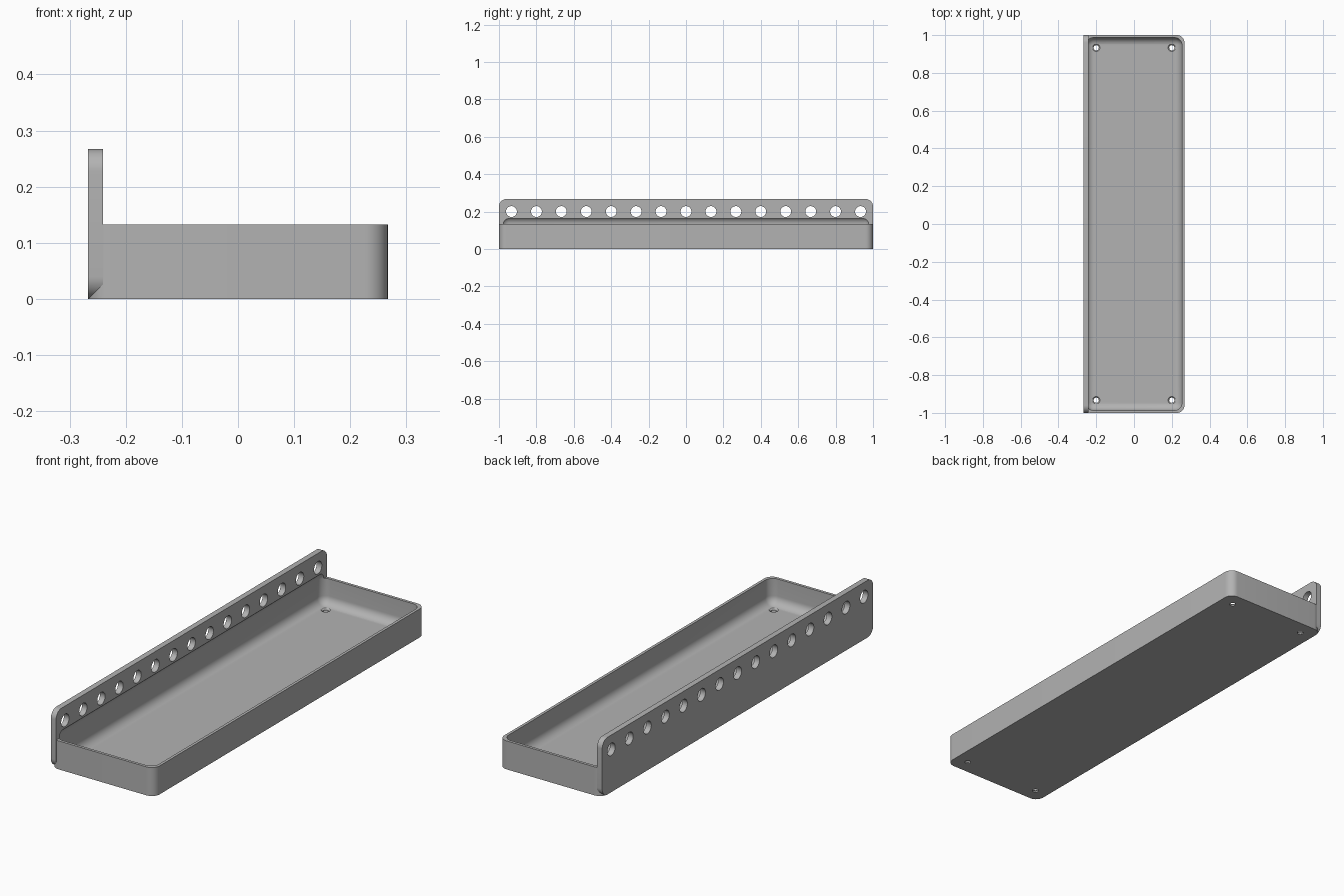
import bpy, bmesh, math
from mathutils import Matrix

if "Cube" in bpy.data.objects:
    bpy.data.objects.remove(bpy.data.objects["Cube"], do_unlink=True)

HALF_X, HALF_Y = 0.267, 1.0
WALL, PLATE, RADIUS = 0.0133, 0.0267, 0.04

grey = bpy.data.materials.new("plain_grey")
grey.use_nodes = True
colour = (0.45, 0.45, 0.45, 1)
grey.diffuse_color = colour
grey.node_tree.nodes["Principled BSDF"].inputs["Base Color"].default_value = colour


def finish(name, bm):
    mesh = bpy.data.meshes.new(name)
    bm.to_mesh(mesh)
    bm.free()
    mesh.materials.append(grey)
    ob = bpy.data.objects.new(name, mesh)
    bpy.context.collection.objects.link(ob)
    return ob


def rounded_box(name, low, high, axes):
    """Box whose edges running along the given axes are rounded."""
    bm = bmesh.new()
    bmesh.ops.create_cube(bm, size=1)
    for v in bm.verts:
        for i in range(3):
            v.co[i] = high[i] if v.co[i] > 0 else low[i]
    edges = [e for e in bm.edges
             if any(abs(e.verts[0].co[a] - e.verts[1].co[a]) > 1e-5 for a in axes)]
    bmesh.ops.bevel(bm, geom=edges, offset=RADIUS, segments=10, profile=0.5,
                    affect='EDGES', clamp_overlap=True)
    return finish(name, bm)


def add_cone(bm, centre, r_low, r_high, depth, turn=Matrix()):
    bmesh.ops.create_cone(bm, cap_ends=True, segments=32, radius1=r_low,
                          radius2=r_high, depth=depth,
                          matrix=Matrix.Translation(centre) @ turn)


def combine(target, other, operation):
    mod = target.modifiers.new(operation.title(), 'BOOLEAN')
    mod.operation, mod.object, mod.solver = operation, other, 'EXACT'
    bpy.context.view_layer.objects.active = target
    bpy.ops.object.modifier_apply(modifier=mod.name)
    bpy.data.objects.remove(other, do_unlink=True)


# Tray body with rounded upright corners, joined to the tall side plate
tray = rounded_box("tray_with_side_plate", (-HALF_X, -HALF_Y, 0),
                   (HALF_X, HALF_Y, 0.133), [2])
plate = rounded_box("side_plate", (-HALF_X, -HALF_Y, 0),
                    (-HALF_X + PLATE, HALF_Y, 0.267), [0])
combine(tray, plate, 'UNION')

# Filleted hollow, which also undercuts the side plate
hollow = rounded_box("hollow_cutter", (-HALF_X + WALL, -HALF_Y + WALL, WALL),
                     (HALF_X - WALL, HALF_Y - WALL, 0.173), [0, 1, 2])
combine(tray, hollow, 'DIFFERENCE')

# Row of round holes along the side plate
bm = bmesh.new()
for i in range(15):
    add_cone(bm, (-HALF_X + PLATE / 2, (i - 7) * 0.1333, 0.2), 0.029, 0.029,
             0.06, Matrix.Rotation(math.pi / 2, 4, 'Y'))
combine(tray, finish("plate_hole_cutter", bm), 'DIFFERENCE')

# Countersunk screw holes in the floor corners
for x in (-0.2, 0.2):
    for y in (-0.933, 0.933):
        bm = bmesh.new()
        add_cone(bm, (x, y, 0.01), 0.0135, 0.0135, 0.04)
        combine(tray, finish("screw_hole_cutter", bm), 'DIFFERENCE')
        bm = bmesh.new()
        add_cone(bm, (x, y, 0.0115), 0.0135, 0.0225, 0.009)
        combine(tray, finish("countersink_cutter", bm), 'DIFFERENCE')

# Smooth fillets, sharp rims
for ob in bpy.context.selected_objects:
    ob.select_set(False)
tray.select_set(True)
bpy.context.view_layer.objects.active = tray
bpy.ops.object.shade_smooth_by_angle(angle=math.radians(30))
